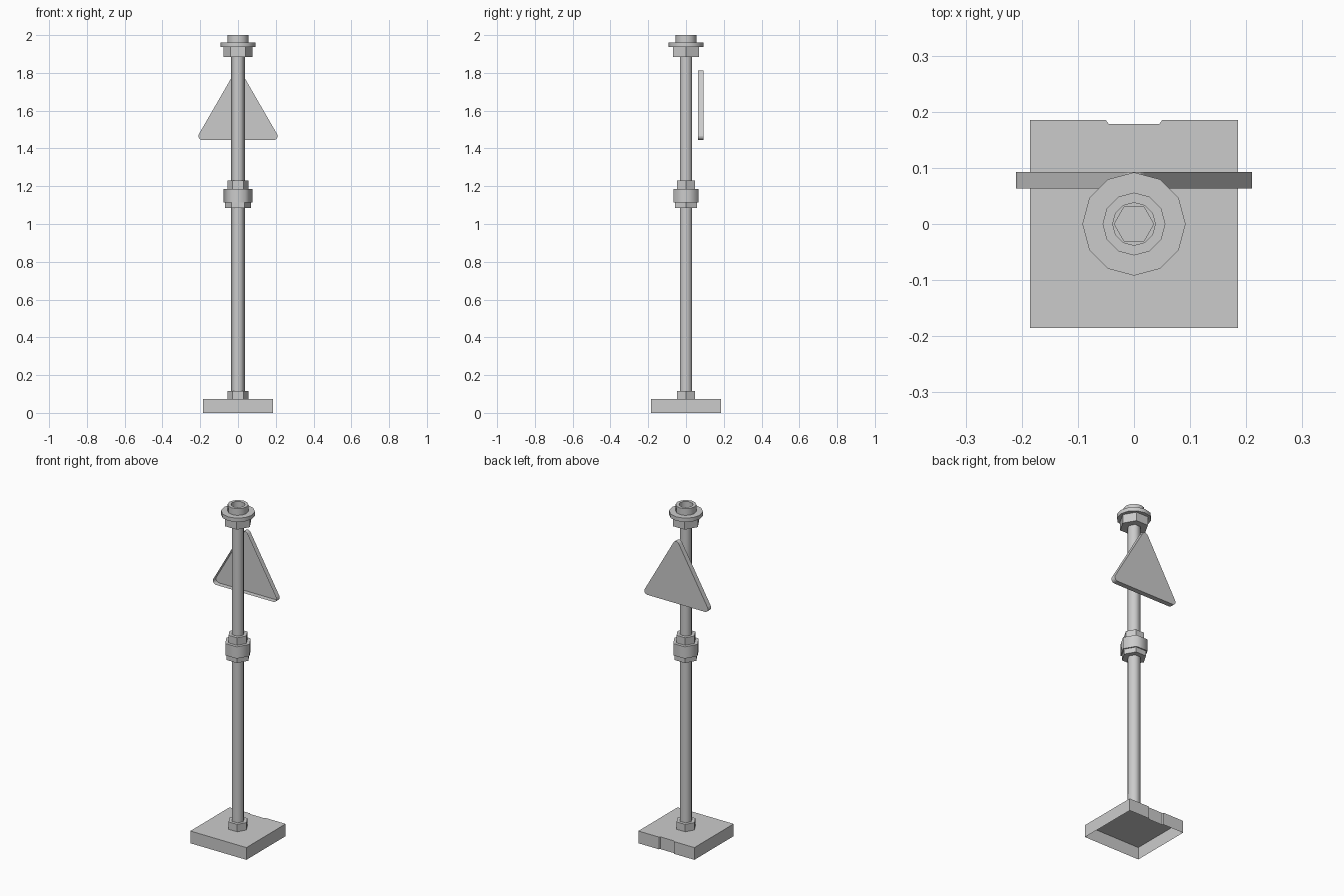
import bpy, bmesh, math
from mathutils import Vector

cube = bpy.data.objects.get("Cube")
if cube:
    bpy.data.objects.remove(cube, do_unlink=True)

grey = bpy.data.materials.new("plain grey")
grey.use_nodes = True
grey.diffuse_color = (0.6, 0.6, 0.6, 1)
grey.node_tree.nodes["Principled BSDF"].inputs["Base Color"].default_value = (0.6, 0.6, 0.6, 1)


def add_object(name, bm, smooth=0):
    """Turn a bmesh into a named grey object, smoothing edges below an angle."""
    mesh = bpy.data.meshes.new(name)
    bm.to_mesh(mesh)
    bm.free()
    mesh.materials.append(grey)
    obj = bpy.data.objects.new(name, mesh)
    bpy.context.collection.objects.link(obj)
    if smooth:
        bpy.ops.object.select_all(action="DESELECT")
        obj.select_set(True)
        bpy.context.view_layer.objects.active = obj
        bpy.ops.object.shade_smooth_by_angle(angle=math.radians(smooth))
    return obj


def lathe(name, profile, sides, smooth=0):
    """Sweep (radius, height) points round z; the ends are capped."""
    bm = bmesh.new()
    rings = []
    for r, z in profile:
        rings.append([bm.verts.new((r * math.cos(math.tau * i / sides),
                                    r * math.sin(math.tau * i / sides), z))
                      for i in range(sides)])
    for a, b in zip(rings, rings[1:]):
        for i in range(sides):
            j = (i + 1) % sides
            bm.faces.new((a[i], a[j], b[j], b[i]))
    bm.faces.new(rings[0][::-1])
    bm.faces.new(rings[-1])
    return add_object(name, bm, smooth)


def open_tray(name, outline, depth):
    """Panel with walls along its outline, left open on the far side."""
    bm = bmesh.new()
    panel = [bm.verts.new(p) for p in outline]
    rim = [bm.verts.new(Vector(p) + Vector(depth)) for p in outline]
    bm.faces.new(panel)
    for i in range(len(panel)):
        j = (i + 1) % len(panel)
        bm.faces.new((panel[j], panel[i], rim[i], rim[j]))
    return add_object(name, bm)


# Square foot, hollow underneath, with a shallow notch in the back edge
h = 0.185
foot = [(-h, -h), (h, -h), (h, h), (0.05, h), (0.045, 0.178),
        (-0.045, 0.178), (-0.05, h), (-h, h)]
open_tray("base", [(x, y, 0.073) for x, y in foot], (0, 0, -0.073))

# Hexagonal pole and its collars
lathe("pole", [(0.036, 0.073), (0.036, 1.965)], 6, 65)
lathe("base_collar", [(0.056, 0.073), (0.056, 0.117)], 6)
lathe("joint_lower_collar", [(0.068, 1.085), (0.068, 1.115)], 6)
lathe("joint_barrel", [(0.076, 1.115), (0.076, 1.185)], 6, 65)
lathe("joint_upper_collar", [(0.056, 1.185), (0.056, 1.23)], 6)

# Cap: hexagonal neck, round flange, hollow stud
lathe("cap_neck", [(0.078, 1.885), (0.078, 1.937)], 6)
lathe("cap_flange", [(0.092, 1.937), (0.092, 1.96)], 12, 35)
lathe("cap_stud", [(0.056, 1.96), (0.056, 2.0), (0.038, 2.0), (0.038, 1.961)], 12, 35)

# Triangular sign with rounded corners, open towards the pole
r, a, low = 0.02, 0.19, 1.465
outline = []
for cx, cz, start in ((a, low, -90), (0, low + a * math.sqrt(3), 30), (-a, low, 150)):
    for k in range(6):
        t = math.radians(start + 24 * k)
        outline.append((cx + r * math.cos(t), 0.093, cz + r * math.sin(t)))
open_tray("sign", outline[::-1], (0, -0.03, 0))
